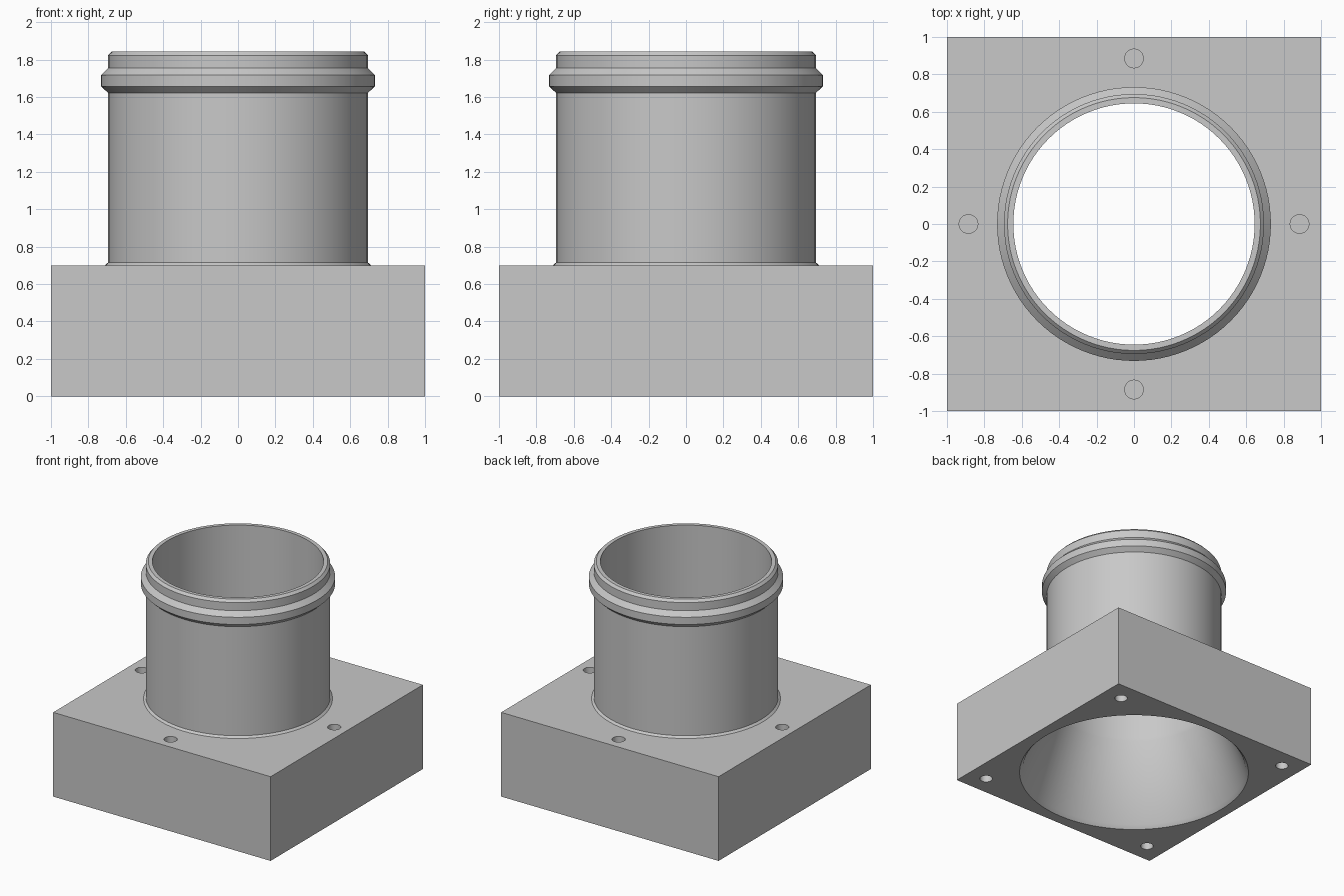
import bpy
import bmesh
import math

cube = bpy.data.objects.get("Cube")
if cube:
    bpy.data.objects.remove(cube, do_unlink=True)

grey = bpy.data.materials.new("plain grey")
grey.use_nodes = True
colour = (0.58, 0.58, 0.58, 1)
grey.diffuse_color = colour
grey.node_tree.nodes["Principled BSDF"].inputs["Base Color"].default_value = colour


def add_object(name, bm):
    mesh = bpy.data.meshes.new(name)
    bm.to_mesh(mesh)
    bm.free()
    mesh.materials.append(grey)
    obj = bpy.data.objects.new(name, mesh)
    bpy.context.collection.objects.link(obj)
    return obj


def lathe(name, profile, closed=False, x=0, y=0, segments=96):
    """Spin a (radius, height) profile around a vertical axis."""
    bm = bmesh.new()
    verts = [bm.verts.new((r, 0, z)) for r, z in profile]
    edges = [bm.edges.new(pair) for pair in zip(verts, verts[1:])]
    if closed:
        edges.append(bm.edges.new((verts[-1], verts[0])))
    bmesh.ops.spin(bm, geom=verts + edges, cent=(0, 0, 0), axis=(0, 0, 1),
                   angle=math.tau, steps=segments, use_duplicate=False)
    bmesh.ops.remove_doubles(bm, verts=bm.verts, dist=0.0005)
    bmesh.ops.recalc_face_normals(bm, faces=bm.faces)
    bmesh.ops.translate(bm, verts=bm.verts, vec=(x, y, 0))
    return add_object(name, bm)


def select_only(obj):
    bpy.ops.object.select_all(action="DESELECT")
    obj.select_set(True)
    bpy.context.view_layer.objects.active = obj


def smooth(obj):
    select_only(obj)
    bpy.ops.object.shade_smooth_by_angle(angle=math.radians(30))


def cut(target, cutter):
    mod = target.modifiers.new("cut", "BOOLEAN")
    mod.operation = "DIFFERENCE"
    mod.solver = "EXACT"
    mod.object = cutter
    select_only(target)
    bpy.ops.object.modifier_apply(modifier=mod.name)
    bpy.data.objects.remove(cutter, do_unlink=True)


BASE_H, BORE = 0.70, 0.645

# Square base block
bm = bmesh.new()
bmesh.ops.create_cube(bm, size=1)
bmesh.ops.scale(bm, verts=bm.verts, vec=(2, 2, BASE_H))
bmesh.ops.translate(bm, verts=bm.verts, vec=(0, 0, BASE_H / 2))
base = add_object("base_block", bm)

# Funnel through the base, chamfered at its mouth
cut(base, lathe("funnel_cutter", [
    (0, -0.1), (0.91, -0.1), (0.91, 0), (0.885, 0.03),
    (BORE, 0.66), (BORE, 0.8), (0, 0.8)]))

# Blind screw holes: side middles on top, corners underneath
HOLE_R, DEPTH = 0.05, 0.25
for i in range(4):
    a = i * math.pi / 2
    cut(base, lathe("top_hole_cutter", [
        (0, BASE_H - DEPTH), (HOLE_R, BASE_H - DEPTH), (HOLE_R, 0.8), (0, 0.8)],
        x=0.885 * math.cos(a), y=0.885 * math.sin(a), segments=32))
    a += math.pi / 4
    cut(base, lathe("bottom_hole_cutter", [
        (0, -0.1), (HOLE_R, -0.1), (HOLE_R, DEPTH), (0, DEPTH)],
        x=1.18 * math.cos(a), y=1.18 * math.sin(a), segments=32))
smooth(base)

# Pipe neck with foot fillet, raised collar and chamfered rim
neck = lathe("pipe_neck", [
    (0.712, BASE_H), (0.695, 0.715), (0.695, 1.622), (0.732, 1.657),
    (0.732, 1.717), (0.695, 1.755), (0.695, 1.822), (0.676, 1.842),
    (BORE, 1.842), (BORE, BASE_H)])
smooth(neck)
